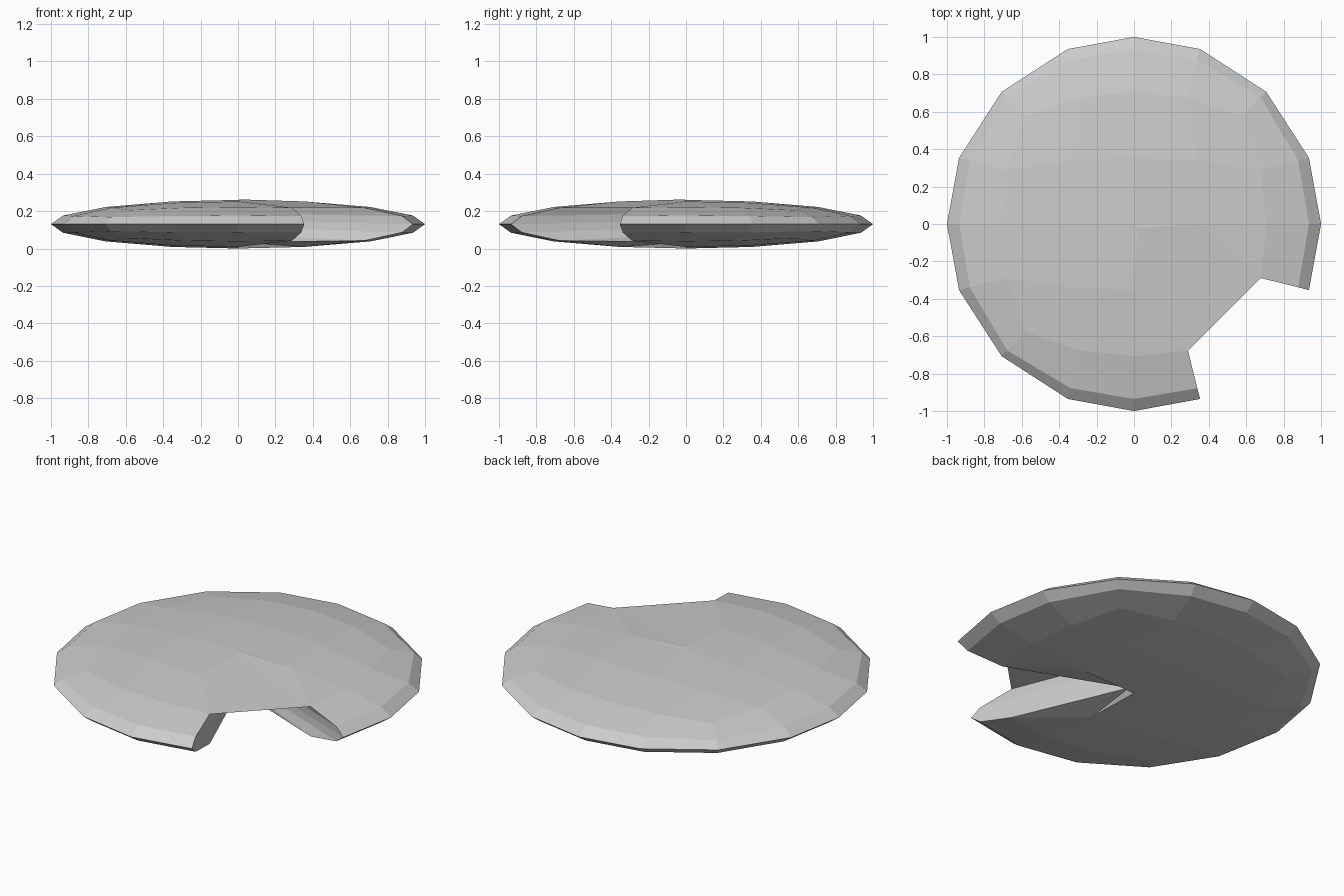
import bpy, bmesh
from math import sqrt

if "Cube" in bpy.data.objects:
    bpy.data.objects.remove(bpy.data.objects["Cube"])

HALF = 0.13          # half thickness of the lens
TIP = 0.02           # where the mouth corner is pushed to
LIFT = 0.018         # small upward shift of the pushed-in vertices

bm = bmesh.new()
bmesh.ops.create_cube(bm, size=2)
bmesh.ops.subdivide_edges(bm, edges=bm.edges[:], cuts=3, use_grid_fill=True)


def at(x, y, z):
    """Grid vertex of the subdivided cube."""
    return min(bm.verts, key=lambda v: (v.co.x - x)**2 + (v.co.y - y)**2 + (v.co.z - z)**2)


def split(a, b):
    """Choose the diagonal of a quad that will be bent."""
    bmesh.ops.connect_verts(bm, verts=[at(*a), at(*b)])


# diagonals around the mouth
for z in (1, -1):
    split((0, 0, z), (.5, -.5, z))
    split((.5, 0, z), (1, -.5, z))
    split((0, -.5, z), (.5, -1, z))
split((1, -.5, 1), (.5, -1, 1))        # upper flap
split((.5, -.5, -1), (1, -1, -1))      # open underside

# corner column and its two inner neighbours form the mouth
mouth = {at(1, -1, k / 2) for k in range(-2, 3)} | {at(.5, -.5, 1), at(.5, -.5, -1)}


def bulge(a, b, c):
    return a * sqrt(max(0, 1 - b*b/2 - c*c/2 + b*b*c*c/3))


# round the cube, flatten it and push the mouth in
for v in bm.verts:
    x, y, z = v.co
    v.co = (bulge(x, y, z), bulge(y, x, z), HALF + HALF * bulge(z, x, y))
    if v in mouth:
        v.co.x, v.co.y = TIP, -TIP
        v.co.z += LIFT

mesh = bpy.data.meshes.new("notched_disc")
bm.to_mesh(mesh)
bm.free()
obj = bpy.data.objects.new("notched_disc", mesh)
bpy.context.collection.objects.link(obj)
